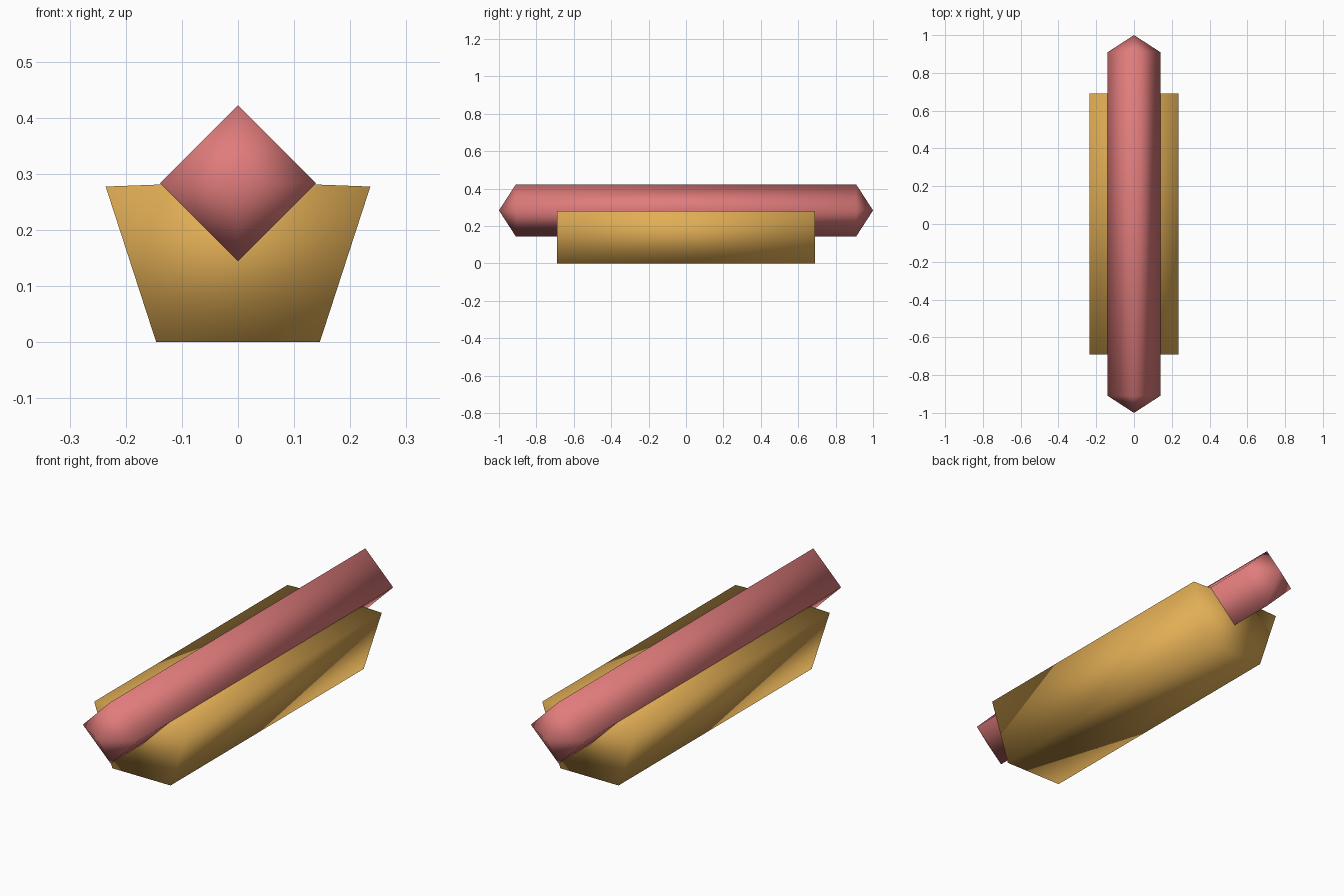
import bpy, bmesh
from math import sin, cos, radians

if "Cube" in bpy.data.objects:
    bpy.data.objects.remove(bpy.data.objects["Cube"])


def prism(name, profile, half_len, tip, color):
    """Extrude an (x, z) profile along y; tip=(z, extra length) adds pointed ends."""
    bm = bmesh.new()
    rings = [[bm.verts.new((x, y, z)) for x, z in profile] for y in (-half_len, half_len)]
    n = len(profile)
    for i in range(n):
        j = (i + 1) % n
        bm.faces.new((rings[0][i], rings[0][j], rings[1][j], rings[1][i]))
    for side, ring in zip((-1, 1), rings):
        if tip:
            apex = bm.verts.new((0, side * (half_len + tip[1]), tip[0]))
            for i in range(n):
                bm.faces.new((ring[i], ring[(i + 1) % n], apex))
        else:
            bm.faces.new(ring)
    bmesh.ops.recalc_face_normals(bm, faces=bm.faces)
    for f in bm.faces:
        f.smooth = True
    mesh = bpy.data.meshes.new(name)
    bm.to_mesh(mesh)
    bm.free()
    obj = bpy.data.objects.new(name, mesh)
    bpy.context.collection.objects.link(obj)
    mat = bpy.data.materials.new(name + "_color")
    mat.diffuse_color = color
    mat.use_nodes = True
    mat.node_tree.nodes["Principled BSDF"].inputs["Base Color"].default_value = mat.diffuse_color
    mesh.materials.append(mat)
    return obj


def ngon(sides, radius, cz):
    angles = [radians(90 + 360 * i / sides) for i in range(sides)]
    return [(radius * cos(a), cz + radius * sin(a)) for a in angles]


# bun: five-sided bar with its top corner pressed nearly flat
bun_profile = ngon(5, 0.248, 0.2006)
bun_profile[0] = (0, 0.286)
prism("bun", bun_profile, 0.69, None, (0.75, 0.42, 0.09, 1))

# sausage: four-sided bar with pointed ends
prism("sausage", ngon(4, 0.139, 0.283), 0.91, (0.283, 0.09), (0.75, 0.2, 0.2, 1))
